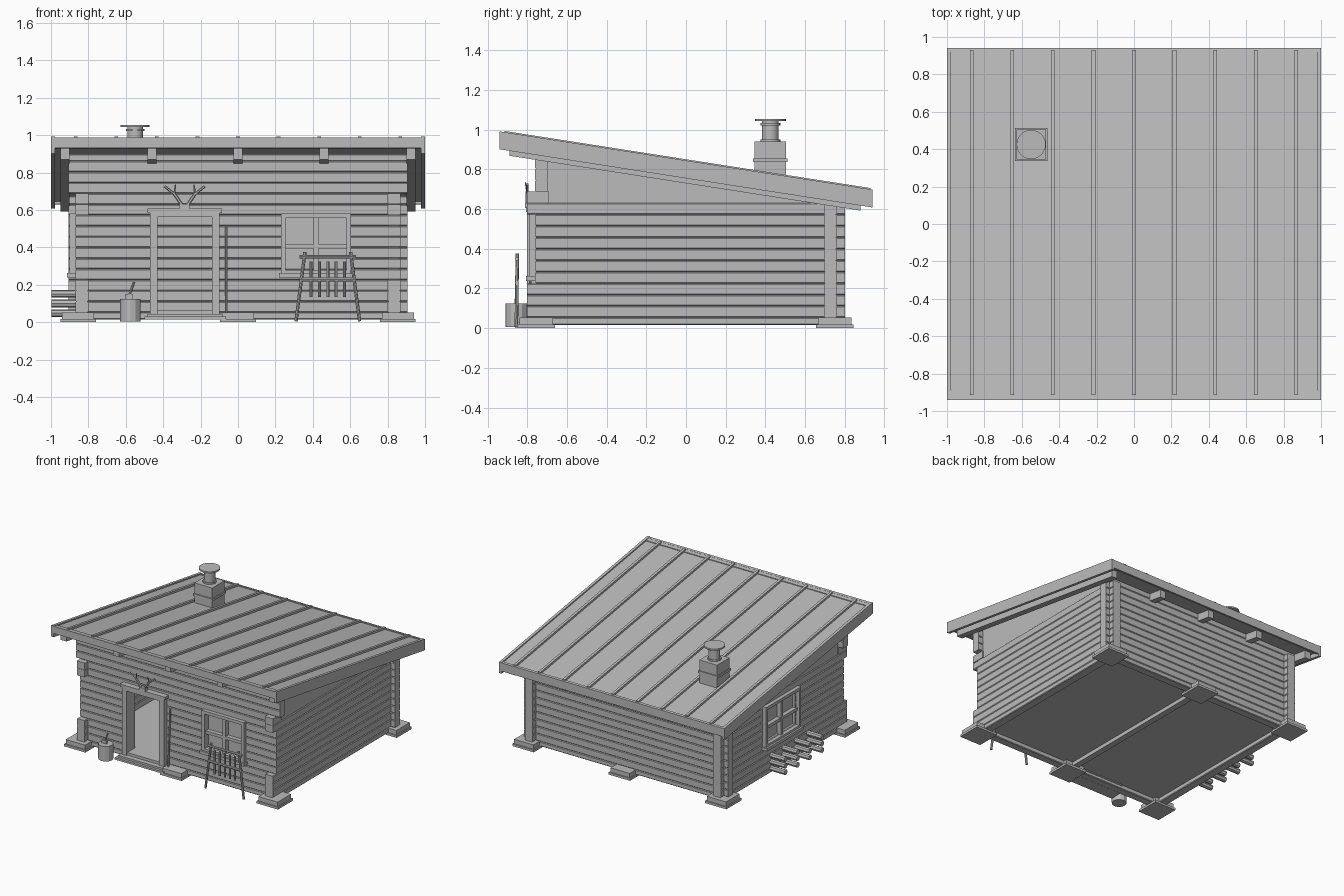
import bpy, bmesh, math
from mathutils import Vector

if "Cube" in bpy.data.objects:
    bpy.data.objects.remove(bpy.data.objects["Cube"])

mat = bpy.data.materials.new("weathered_grey")
mat.diffuse_color = (0.5, 0.5, 0.5, 1)
mat.use_nodes = True
mat.node_tree.nodes["Principled BSDF"].inputs["Base Color"].default_value = mat.diffuse_color


def finish(name, bm):
    bmesh.ops.recalc_face_normals(bm, faces=bm.faces)
    me = bpy.data.meshes.new(name)
    bm.to_mesh(me)
    bm.free()
    me.materials.append(mat)
    ob = bpy.data.objects.new(name, me)
    bpy.context.collection.objects.link(ob)
    return ob


def extrude(bm, loop, vec):
    f = bm.faces.new([bm.verts.new(p) for p in loop])
    r = bmesh.ops.extrude_face_region(bm, geom=[f])
    bmesh.ops.translate(bm, vec=vec, verts=[v for v in r["geom"] if isinstance(v, bmesh.types.BMVert)])


def add_box(bm, x0, x1, y0, y1, z0, z1):
    extrude(bm, [(x0, y0, z0), (x1, y0, z0), (x1, y1, z0), (x0, y1, z0)], (0, 0, z1 - z0))


def boxes(name, *dims):
    bm = bmesh.new()
    for d in dims:
        add_box(bm, *d)
    return finish(name, bm)


def add_rod(bm, a, b, r, n=8, r2=None):
    a, b = Vector(a), Vector(b)
    d = b - a
    m = d.to_track_quat('Z', 'Y').to_matrix().to_4x4()
    m.translation = (a + b) / 2
    bmesh.ops.create_cone(bm, cap_ends=True, segments=n, radius1=r, radius2=r if r2 is None else r2,
                          depth=d.length, matrix=m)


def rods(name, *items):
    bm = bmesh.new()
    for i in items:
        add_rod(bm, *i)
    return finish(name, bm)


def slope(base, y):
    return base - 0.156 * y


def add_sloped(bm, x0, x1, y0, y1, low, high):
    extrude(bm, [(x0, y0, slope(low, y0)), (x0, y1, slope(low, y1)),
                 (x0, y1, slope(high, y1)), (x0, y0, slope(high, y0))], (x1 - x0, 0, 0))


# Log walls: chamfered courses, split around openings (a0, a1, z0, z1)
STEP = 0.0577


def log_wall(name, along_x, w0, w1, top, ends, holes=()):
    bm = bmesh.new()
    edges = [0.015] + [0.053 + STEP * k for k in range(20)]
    for z0, z1 in zip(edges, edges[1:]):
        if z0 > top - 0.01:
            break
        z1 = min(z1, top)
        mid = (z0 + z1) / 2
        spans = [ends(mid)]
        for a0, a1, h0, h1 in holes:
            if h0 < mid < h1:
                spans = [s for p, q in spans for s in ((p, min(q, a0)), (max(p, a1), q)) if s[1] > s[0]]
        c = 0.005
        prof = [(w0 + c, z0), (w1 - c, z0), (w1, z0 + c), (w1, z1 - c),
                (w1 - c, z1), (w0 + c, z1), (w0, z1 - c), (w0, z0 + c)]
        for p, q in spans:
            if along_x:
                extrude(bm, [(p, w, z) for w, z in prof], (q - p, 0, 0))
            else:
                extrude(bm, [(w, p, z) for w, z in prof], (0, q - p, 0))
    return finish(name, bm)


def front_ends(z):
    e = 0.905 if z > 0.69 else 0.865
    return (-e, e)


def side_ends(z):
    return (-0.80 if z < 0.23 or z > 0.56 else -0.757, 0.80)


log_wall("front_wall", True, -0.76, -0.695, 0.90, front_ends,
         [(-0.43, -0.14, 0.05, 0.57), (0.25, 0.585, 0.28, 0.57)])
log_wall("back_wall", True, 0.695, 0.76, 0.675, lambda z: (-0.905, 0.905))
log_wall("right_wall", False, 0.80, 0.87, 0.63, side_ends)
log_wall("left_wall", False, -0.87, -0.80, 0.63, side_ends, [(-0.14, 0.24, 0.28, 0.57)])

# Plain gable panels and the short upper log ends at the front corners
for s, side in ((1, "right"), (-1, "left")):
    bm = bmesh.new()
    y0, y1 = -0.70, 0.757
    extrude(bm, [(s * 0.80, y0, 0.63), (s * 0.80, y1, 0.63), (s * 0.80, y1, slope(0.79, y1)),
                 (s * 0.80, y0, slope(0.79, y0))], (s * 0.062, 0, 0))
    finish(side + "_gable", bm)
    xa, xb = sorted((s * 0.80, s * 0.87))
    boxes(side + "_corner_log_end", (xa, xb, -0.80, -0.69, 0.632, 0.688))

# Floor and central joist
boxes("floor", (-0.81, 0.81, -0.70, 0.70, 0.048, 0.062))
boxes("floor_joist", (-0.025, 0.025, -0.70, 0.70, 0.018, 0.05))

# Stepped footings
for x in (-0.855, 0, 0.855):
    for y in (-0.755, 0.75):
        boxes("footing", (x - 0.095, x + 0.095, y - 0.095, y + 0.095, 0, 0.018),
              (x - 0.085, x + 0.085, y - 0.085, y + 0.085, 0.018, 0.053))

# Roof deck, rafters, edge boards and standing seams
bm = bmesh.new()
add_sloped(bm, -0.985, 0.985, -0.925, 0.93, 0.79, 0.835)
finish("roof_deck", bm)
bm = bmesh.new()
for x in (-0.925, -0.46, 0, 0.46, 0.925):
    add_sloped(bm, x - 0.025, x + 0.025, -0.89, 0.88, 0.73, 0.795)
finish("rafters", bm)
bm = bmesh.new()
for x0, x1 in ((-1, -0.978), (0.978, 1)):
    add_sloped(bm, x0, x1, -0.94, 0.94, 0.755, 0.845)
finish("barge_boards", bm)
bm = bmesh.new()
add_sloped(bm, -0.985, 0.985, -0.94, -0.92, 0.785, 0.842)
add_sloped(bm, -0.985, 0.985, 0.92, 0.94, 0.775, 0.842)
add_sloped(bm, -0.985, 0.985, -0.93, -0.89, 0.83, 0.841)
finish("eave_boards", bm)
bm = bmesh.new()
for k in range(-4, 5):
    add_sloped(bm, k * 0.217 - 0.01, k * 0.217 + 0.01, -0.915, 0.93, 0.83, 0.851)
finish("roof_seams", bm)

# Chimney
cx, cy = -0.55, 0.425
boxes("chimney_base", (cx - 0.079, cx + 0.079, cy - 0.079, cy + 0.079, 0.72, 0.94),
      (cx - 0.087, cx + 0.087, cy - 0.087, cy + 0.087, 0.838, 0.856))
pipe = rods("chimney_pipe", ((cx, cy, 0.93), (cx, cy, 1.045), 0.042, 24),
            ((cx, cy, 1.022), (cx, cy, 1.034), 0.05, 24),
            ((cx, cy, 0.94), (cx, cy, 0.952), 0.05, 24),
            ((cx, cy, 1.043), (cx, cy, 1.055), 0.078, 24))

# Door frame, threshold and steps
boxes("door_frame", (-0.47, -0.43, -0.80, -0.69, 0.04, 0.60), (-0.14, -0.098, -0.80, -0.69, 0.04, 0.60),
      (-0.43, -0.14, -0.80, -0.69, 0.562, 0.60), (-0.485, -0.085, -0.805, -0.75, 0.585, 0.607),
      (-0.43, -0.14, -0.79, -0.69, 0.04, 0.066))
boxes("door_step", (-0.485, -0.085, -0.83, -0.75, 0.03, 0.045), (-0.50, -0.065, -0.85, -0.75, 0.014, 0.03))

# Antlers above the door
ant = []
for s in (-1, 1):
    a, b, c = [(-0.285 + s * dx, -0.80, z) for dx, z in ((0.01, 0.62), (0.055, 0.685), (0.108, 0.727))]
    ant += [(a, b, 0.009, 6), (b, c, 0.007, 6), (b, (-0.285 + s * 0.05, -0.81, 0.735), 0.006, 6, 0.003)]
rods("antlers", *ant)
boxes("antler_plaque", (-0.312, -0.258, -0.812, -0.775, 0.605, 0.632))

# Leaning pole beside the door
rods("pole", ((-0.062, -0.795, 0.05), (-0.062, -0.77, 0.51), 0.007))


# Windows, in wall coordinates: u along the wall, d outward depth
def window(name, place, u0, u1):
    z0, z1, t = 0.255, 0.582, 0.024
    um, zm = (u0 + u1) / 2, 0.405
    parts = [(u0, u0 + t, z0, z1, 0.03), (u1 - t, u1, z0, z1, 0.03), (u0 + t, u1 - t, z1 - t, z1, 0.03),
             (u0 + t, u1 - t, z0, z0 + t, 0.03), (um - 0.013, um + 0.013, z0 + t, z1 - t, 0.015),
             (u0 + t, u1 - t, zm - 0.012, zm + 0.012, 0.012), (u0 - 0.01, u1 + 0.01, 0.238, 0.262, 0.045)]
    boxes(name + "_frame", *[place(a, b, -0.06, d) + (p, q) for a, b, p, q, d in parts])
    boxes(name + "_glass", place(u0 + t, u1 - t, -0.03, -0.022) + (z0 + t, z1 - t))


window("front_window", lambda a, b, i, o: (a, b, -0.76 - o, -0.76 - i), 0.23, 0.605)
window("left_window", lambda a, b, i, o: (-0.87 - o, -0.87 - i, a, b), -0.175, 0.27)

# Pegged rack under the front window
rack = []
for s in (-1, 1):
    rack.append(((0.48 + s * 0.17, -0.855, 0.005), (0.48 + s * 0.122, -0.85, 0.375), 0.009))
for z, half in ((0.35, 0.152), (0.228, 0.152)):
    rack.append(((0.48 - half, -0.852, z), (0.48 + half, -0.852, z), 0.010))
for k in range(-2, 3):
    x = 0.48 + k * 0.045
    rack.append(((x, -0.852, 0.24), (x, -0.852, 0.325), 0.008))
    rack.append(((x, -0.852, 0.135), (x, -0.852, 0.222), 0.008))
rods("drying_rack", *rack)

# Chopping block with hatchet
rods("chopping_block", ((-0.575, -0.855, 0.005), (-0.575, -0.855, 0.125), 0.055, 12))
rods("hatchet_handle", ((-0.585, -0.855, 0.135), (-0.555, -0.855, 0.215), 0.007))
boxes("hatchet_head", (-0.605, -0.565, -0.863, -0.847, 0.12, 0.15))

# Short stacked logs outside the left wall
rods("firewood", *[((-0.85, y, z), (-0.998, y, z), 0.021, 8)
                   for y in (0.16, 0.005, -0.15, -0.305) for z in (0.048, 0.10, 0.152)])

for ob in (bpy.data.objects["chimney_pipe"], bpy.data.objects["firewood"]):
    bpy.ops.object.select_all(action='DESELECT')
    bpy.context.view_layer.objects.active = ob
    ob.select_set(True)
    bpy.ops.object.shade_smooth_by_angle(angle=math.radians(35))
